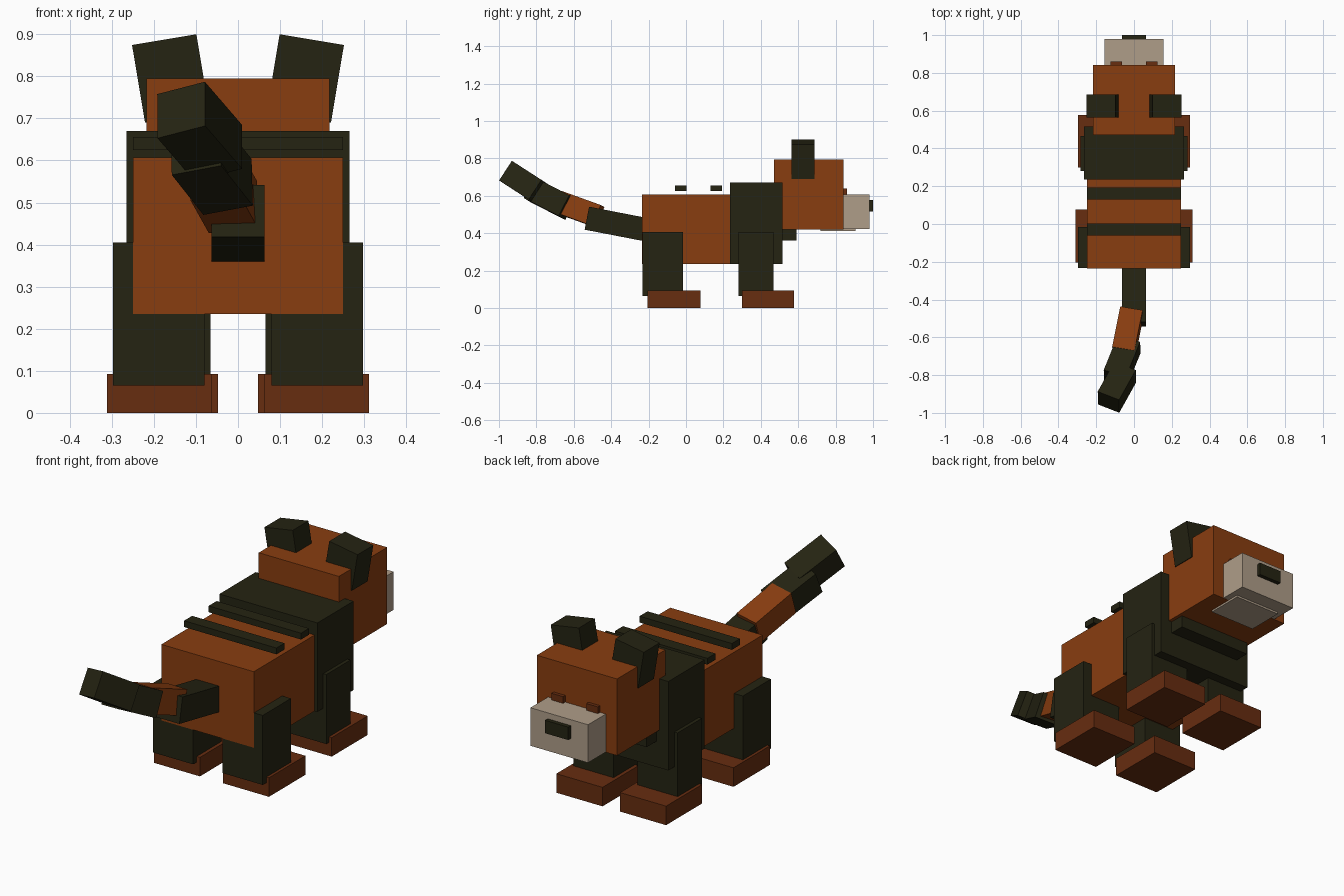
import bpy
from mathutils import Vector, Matrix, Euler
from math import radians

cube = bpy.data.objects.get("Cube")
if cube:
    bpy.data.objects.remove(cube, do_unlink=True)


def material(name, rgb):
    m = bpy.data.materials.new(name)
    m.use_nodes = True
    color = (*rgb, 1)
    m.diffuse_color = color
    bsdf = next(n for n in m.node_tree.nodes if n.type == 'BSDF_PRINCIPLED')
    bsdf.inputs["Base Color"].default_value = color
    bsdf.inputs["Roughness"].default_value = 0.9
    return m


orange = material("orange_fur", (0.25, 0.047, 0.005))
dark = material("dark_fur", (0.018, 0.017, 0.006))
brown = material("brown_paw", (0.135, 0.026, 0.005))
cream = material("cream_muzzle", (0.43, 0.34, 0.25))


def block(name, mat, center, size, rotation=None):
    """Box with a given centre, size and optional rotation matrix."""
    bpy.ops.mesh.primitive_cube_add(size=1)
    ob = bpy.context.object
    ob.name = name
    rot = rotation.to_4x4() if rotation else Matrix.Identity(4)
    ob.matrix_world = Matrix.Translation(center) @ rot @ Matrix.Diagonal((*size, 1))
    ob.data.materials.append(mat)
    return ob


def box(name, mat, x, y, z):
    """Box from its ranges along each axis."""
    center = [sum(r) / 2 for r in (x, y, z)]
    return block(name, mat, center, [r[1] - r[0] for r in (x, y, z)])


def centred(name, mat, half, y, z):
    return box(name, mat, (-half, half), y, z)


def bar(name, mat, start, end, side, width=0.125):
    """Square bar between two points, with its side axis near a given direction."""
    start, end = Vector(start), Vector(end)
    y = (start - end).normalized()
    x = Vector(side)
    x = (x - y * x.dot(y)).normalized()
    rot = Matrix((x, y, x.cross(y))).transposed()
    block(name, mat, (start + end) / 2, (width, (start - end).length, width), rot)


# Body
centred("body", orange, 0.25, (-0.235, 0.236), (0.235, 0.607))
centred("shoulders", dark, 0.265, (0.235, 0.515), (0.235, 0.67))
centred("neck", dark, 0.2, (0.5, 0.59), (0.36, 0.5))
for i, y in enumerate((-0.06, 0.13)):
    centred(f"back_stripe_{i + 1}", dark, 0.25, (y, y + 0.062), (0.625, 0.656))

# Head
centred("head", orange, 0.217, (0.47, 0.843), (0.42, 0.795))
centred("snout", cream, 0.156, (0.84, 0.98), (0.421, 0.607))
centred("lower_jaw", cream, 0.125, (0.72, 0.905), (0.411, 0.422))
centred("nose", dark, 0.0625, (0.975, 1.0), (0.515, 0.578))

# Paired parts
for side, s in (("left", 1), ("right", -1)):
    def pair(name, mat, x, y, z):
        box(f"{side}_{name}", mat, sorted((s * x[0], s * x[1])), y, z)

    pair("eye", brown, (0.063, 0.125), (0.84, 0.86), (0.6, 0.64))
    tilt = Euler((0, s * radians(9.5), 0)).to_matrix()
    block(f"{side}_ear", dark, (s * 0.16, 0.625, 0.795), (0.155, 0.122, 0.187), tilt)
    pair("back_leg", dark, (0.08, 0.297), (-0.233, -0.015), (0.065, 0.405))
    pair("back_foot", brown, (0.0625, 0.311), (-0.205, 0.077), (0, 0.093))
    pair("front_leg", dark, (0.065, 0.282), (0.28, 0.467), (0.065, 0.405))
    pair("front_foot", brown, (0.047, 0.297), (0.3, 0.578), (0, 0.093))

# Tail, curving up and to one side
bar("tail_base", dark, (0, -0.225, 0.421), (0, -0.53, 0.48), (1, 0, 0))
bar("tail_band", orange, (-0.012, -0.467, 0.489), (-0.055, -0.68, 0.566), (1, -0.2, 0.1), 0.12)
bar("tail_middle", dark, (-0.025, -0.635, 0.537), (-0.1, -0.82, 0.632), (1, -0.37, 0.22))
bar("tail_tip", dark, (-0.047, -0.785, 0.618), (-0.135, -0.943, 0.72), (1, -0.39, 0.26))
